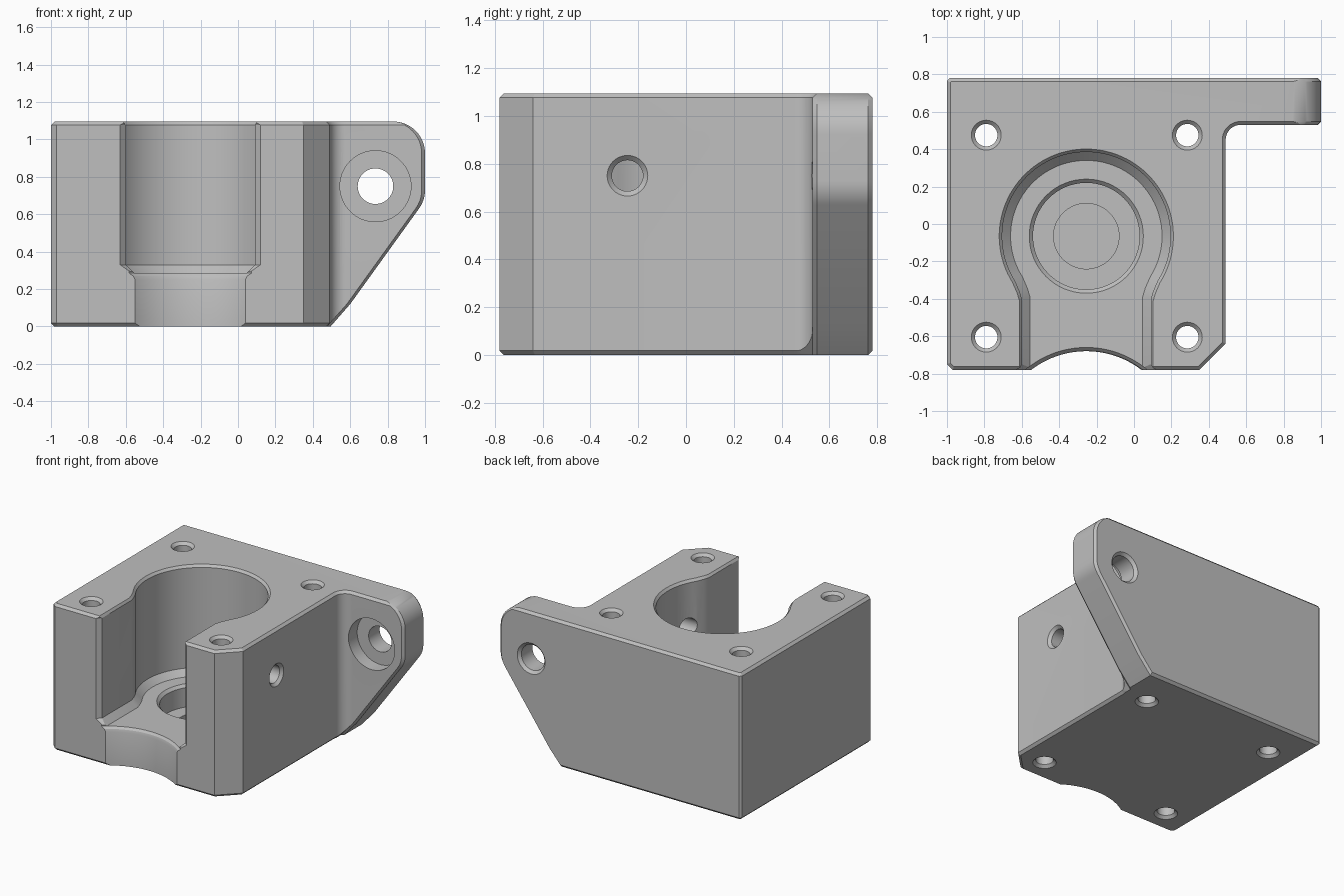
import bpy, bmesh
from math import sin, cos, radians, asin, degrees
from mathutils import Matrix, Vector

cube = bpy.data.objects.get("Cube")
if cube:
    bpy.data.objects.remove(cube, do_unlink=True)

TOP = 1.095
EDGE = 0.018
BORE = Vector((-0.255, -0.065))


def arc(cx, cy, r, start, end, n):
    angles = [radians(start + (end - start) * i / n) for i in range(n + 1)]
    return [(cx + r * cos(a), cy + r * sin(a)) for a in angles]


def make(name, bm):
    bmesh.ops.recalc_face_normals(bm, faces=bm.faces)
    mesh = bpy.data.meshes.new(name)
    bm.to_mesh(mesh)
    bm.free()
    ob = bpy.data.objects.new(name, mesh)
    bpy.context.collection.objects.link(ob)
    return ob


def loft(loops):
    """Closed solid through matching loops of 3D points."""
    bm = bmesh.new()
    rings = [[bm.verts.new(p) for p in loop] for loop in loops]
    for a, b in zip(rings, rings[1:]):
        for i in range(len(a)):
            j = (i + 1) % len(a)
            bm.faces.new((a[i], a[j], b[j], b[i]))
    bm.faces.new(rings[0])
    bm.faces.new(rings[-1])
    bmesh.ops.recalc_face_normals(bm, faces=bm.faces)
    return bm


def chamfer_rims(bm, heights, width):
    rims = [e for e in bm.edges
            if any(all(abs(v.co.z - h) < 1e-5 for v in e.verts) for h in heights)]
    bmesh.ops.bevel(bm, geom=rims, offset=width, segments=1,
                    affect='EDGES', clamp_overlap=False)


def round_cutter(name, profile, place, axis='Z', n=64):
    """Turned solid from (radius, distance along axis) pairs."""
    bm = loft([[(r * cos(radians(360 * i / n)), r * sin(radians(360 * i / n)), h)
                for i in range(n)] for r, h in profile])
    turn = {'Z': Matrix(),
            'X': Matrix.Rotation(radians(90), 4, 'Y'),
            'Y': Matrix.Rotation(radians(-90), 4, 'X')}[axis]
    bm.transform(Matrix.Translation(place) @ turn)
    return make(name, bm)


def combine(target, tool, operation='DIFFERENCE'):
    mod = target.modifiers.new("cut", 'BOOLEAN')
    mod.operation = operation
    mod.solver = 'EXACT'
    mod.object = tool
    graph = bpy.context.evaluated_depsgraph_get()
    mesh = bpy.data.meshes.new_from_object(target.evaluated_get(graph))
    target.modifiers.clear()
    target.data = mesh
    bpy.data.objects.remove(tool, do_unlink=True)


# Block with side ear, as one chamfered plan extrusion
plan = [(-1, 0.765), (-1, -0.75), (-0.97, -0.78), (0.35, -0.78), (0.49, -0.64)]
plan += arc(0.57, 0.45, 0.08, 180, 90, 10)
plan += [(1, 0.53), (1, 0.78), (-0.985, 0.78)]
bm = loft([[(x, y, z) for x, y in plan] for z in (0, TOP)])
chamfer_rims(bm, (0, TOP), EDGE)
block = make("mount_block", bm)

# Ear outline: slanted underside and rounded corners
outline = [(-2, -0.2), (0.32, -0.2), (0.6, 0.12)]
outline += arc(0.83, 0.73, 0.17, -37, 0, 8)
outline += arc(0.83, 0.926, 0.17, 0, 90, 18)
outline += [(-2, 1.096)]
stations = [(-2, EDGE), (0.53, EDGE), (0.53 + EDGE, 0), (0.78 - EDGE, 0), (0.781, EDGE)]
combine(block, make("ear_outline", loft(
    [[(x - s, y, z) for x, z in outline] for y, s in stations])), 'INTERSECT')

# Keyhole pocket: round bore opening to the front through a slot
right_side = [(0.6, -0.97), (0.375, -0.715), (0.345, -0.685), (0.345, -0.335),
              (0.357, -0.295)]
start = degrees(asin(-0.24 / 0.45))
keyhole = right_side + arc(0, 0, 0.45, start, 180 - start, 72)
keyhole += [(-x, y) for x, y in reversed(right_side)]
levels = [(0.285, 1), (TOP - EDGE, 1), (TOP + EDGE, 1.07)]
bm = loft([[(BORE.x + x * s, BORE.y + y * s, z) for x, y in keyhole] for z, s in levels])
chamfer_rims(bm, (0.285,), 0.045)
combine(block, make("keyhole_pocket", bm))

# Stepped blind seat in the pocket floor
combine(block, round_cutter(
    "floor_seat", [(0.32, 0.3), (0.285, 0.265), (0.285, 0.12), (0.175, 0.12), (0.175, 0.06)],
    (BORE.x, BORE.y, 0)))

# Curved scoop in the front lip, softened at its top edge
combine(block, round_cutter(
    "front_scoop", [(0.485, -0.1), (0.485, 0.25), (0.491, 0.27), (0.505, 0.285), (0.505, 0.3)],
    (BORE.x, -1.165, 0), n=128))

# Four vertical screw holes, countersunk at both ends
for x in (-0.79, 0.285):
    for y in (-0.605, 0.475):
        combine(block, round_cutter(
            "screw_hole", [(0.1, -0.02), (0.06, 0.02), (0.06, TOP - 0.02), (0.1, TOP + 0.02)],
            (x, y, 0), n=40))

# Cross hole through the right wall
combine(block, round_cutter(
    "cross_hole", [(0.065, -0.4), (0.065, -0.02), (0.105, 0.02)],
    (0.49, -0.245, 0.75), 'X', 40))

# Counterbored holes: left wall (from inside) and ear (from the front)
combine(block, round_cutter(
    "wall_counterbore", [(0.135, -0.02), (0.095, 0.02), (0.095, 0.15), (0.19, 0.15), (0.19, 0.47)],
    (-1, -0.245, 0.75), 'X'))
combine(block, round_cutter(
    "ear_counterbore", [(0.19, -0.03), (0.19, 0.1), (0.095, 0.1), (0.095, 0.23), (0.135, 0.27)],
    (0.735, 0.53, 0.75), 'Y'))

# Single grey finish
grey = bpy.data.materials.new("plain grey")
grey.use_nodes = True
colour = (0.52, 0.52, 0.52, 1)
grey.diffuse_color = colour
grey.node_tree.nodes["Principled BSDF"].inputs["Base Color"].default_value = colour
block.data.materials.clear()
block.data.materials.append(grey)
for face in block.data.polygons:
    face.material_index = 0

bpy.ops.object.select_all(action='DESELECT')
block.select_set(True)
bpy.context.view_layer.objects.active = block
bpy.ops.object.shade_smooth_by_angle(angle=radians(25))
